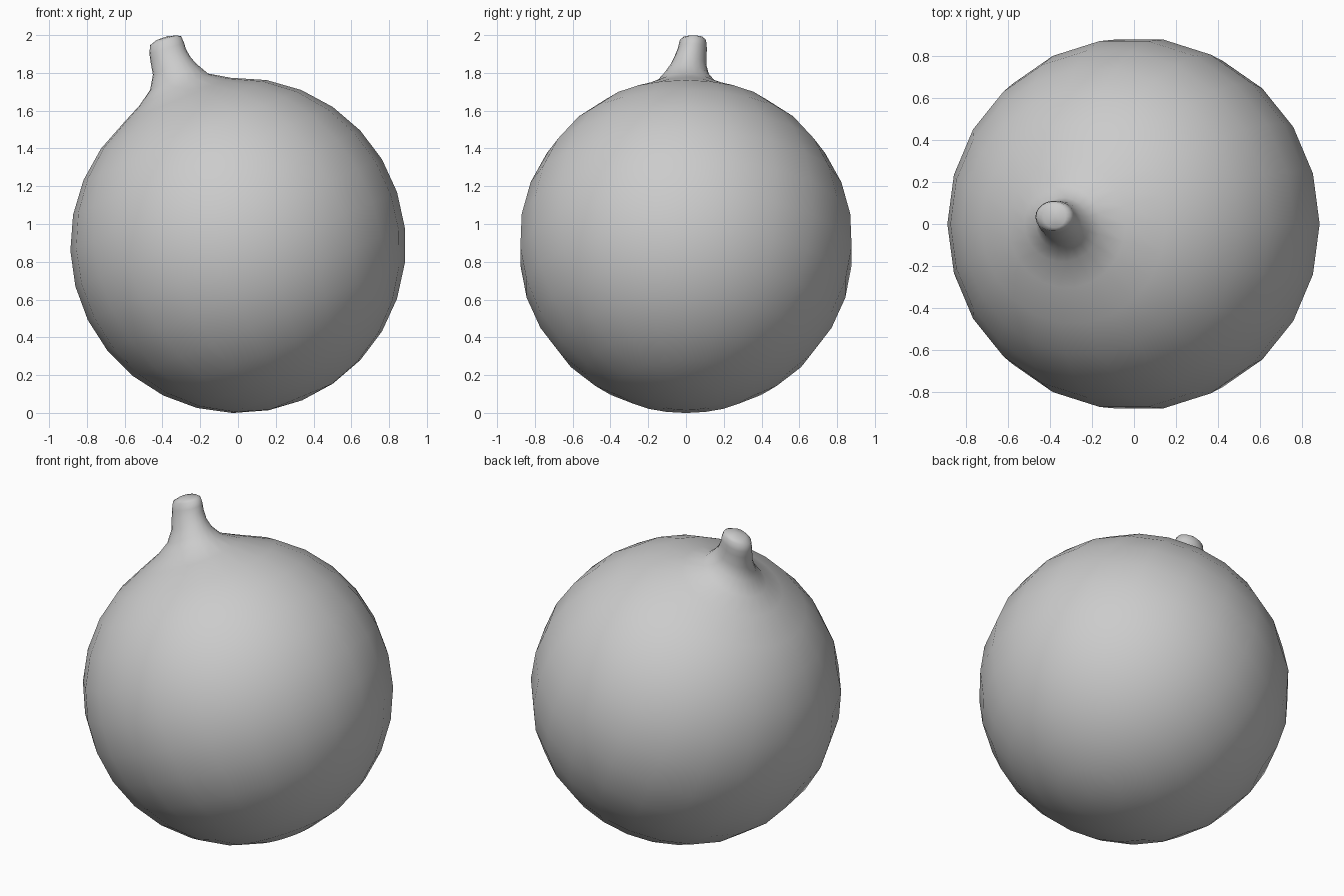
import bpy, bmesh, math
from mathutils import Vector, Matrix

if "Cube" in bpy.data.objects:
    bpy.data.objects.remove(bpy.data.objects["Cube"])

SEG = 22          # sides around the fruit
R = 0.888         # body radius
CENTRE = Vector((0, 0, 0.887))
TILT = math.radians(-22.5)   # lean of the stem axis towards -x

bm = bmesh.new()


def ring(centre, rx, ry, tilt):
    """Closed loop of vertices, leaning about the y axis."""
    rot = Matrix.Rotation(tilt, 3, 'Y')
    loop = []
    for i in range(SEG):
        a = 2 * math.pi * i / SEG
        p = rot @ Vector((rx * math.cos(a), ry * math.sin(a), 0))
        loop.append(bm.verts.new(Vector(centre) + p))
    return loop


axis = Matrix.Rotation(TILT, 3, 'Y') @ Vector((0, 0, 1))
rings = []

# Round body, from the underside up to the foot of the stem
STEPS = 13
for k in range(STEPS):
    a = math.radians(168 - (168 - 20) * k / (STEPS - 1))
    rings.append(ring(CENTRE + axis * R * math.cos(a),
                      R * math.sin(a), R * math.sin(a), TILT))

# Flared stem: x, y, z, radius x, radius y, tilt in degrees
stem = [
    (-0.34, 0.000, 1.712, 0.200, 0.180, -25),
    (-0.338, 0.000, 1.775, 0.143, 0.125, -27),
    (-0.350, 0.012, 1.835, 0.110, 0.097, -24),
    (-0.370, 0.027, 1.895, 0.099, 0.083, -19),
    (-0.377, 0.034, 1.930, 0.096, 0.077, -17),
    (-0.383, 0.037, 1.970, 0.086, 0.070, -16),
    (-0.378, 0.037, 1.986, 0.055, 0.055, -13),
]
for x, y, z, rx, ry, t in stem:
    rings.append(ring((x, y, z), rx, ry, math.radians(t)))

# Skin between loops
for lo, hi in zip(rings, rings[1:]):
    for i in range(SEG):
        j = (i + 1) % SEG
        bm.faces.new((lo[i], lo[j], hi[j], hi[i]))

# Close the underside and the stem tip with fans
bottom = bm.verts.new(CENTRE - axis * R)
top = bm.verts.new((-0.375, 0.037, 1.994))
for i in range(SEG):
    j = (i + 1) % SEG
    bm.faces.new((bottom, rings[0][j], rings[0][i]))
    bm.faces.new((top, rings[-1][i], rings[-1][j]))

bmesh.ops.recalc_face_normals(bm, faces=bm.faces)
mesh = bpy.data.meshes.new("fruit")
bm.to_mesh(mesh)
bm.free()
mesh.polygons.foreach_set("use_smooth", [True] * len(mesh.polygons))
fruit = bpy.data.objects.new("fruit_with_stem", mesh)
bpy.context.collection.objects.link(fruit)
